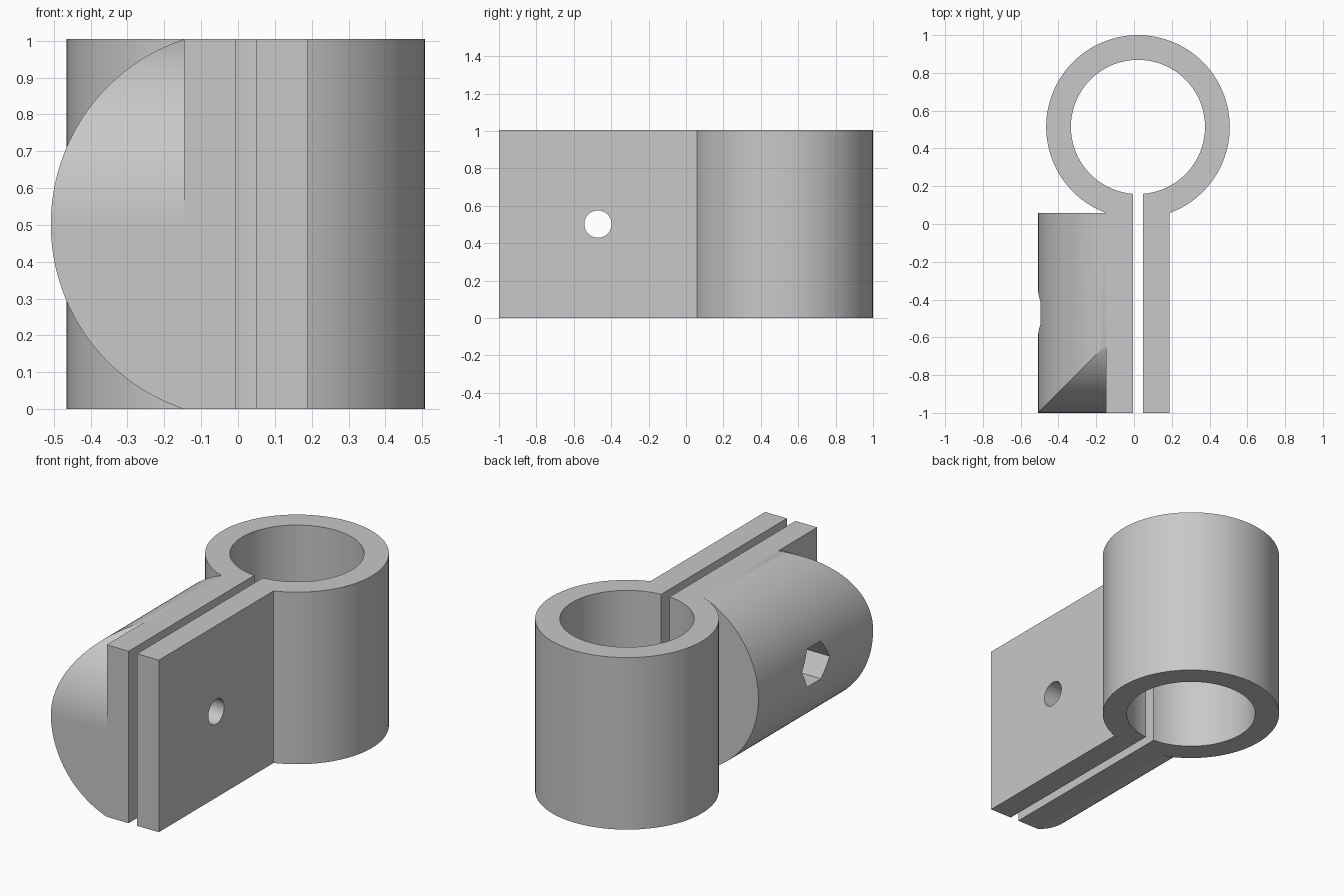
import bpy
import bmesh
from math import sin, cos, pi, asin, sqrt

if "Cube" in bpy.data.objects:
    bpy.data.objects.remove(bpy.data.objects["Cube"])

# Main dimensions
H = 1.004                  # height
CX, RING_Y = 0.021, 0.514  # ring centre
R_OUT, R_IN = 0.486, 0.355
SLOT, PLATE = 0.0275, 0.168  # half widths about CX
R_BOSS = 0.529
BOSS_Y = R_BOSS - 1
JOIN_Y = RING_Y - sqrt(R_OUT**2 - PLATE**2)
MID = H / 2


def arc(cu, cv, r, a, b, n):
    return [(cu + r * cos(a + (b - a) * i / n), cv + r * sin(a + (b - a) * i / n))
            for i in range(n + 1)]


def prism(name, outline, axis, lo, hi):
    """Extrude a closed 2D outline along an axis."""
    def place(u, v, d):
        return {"x": (d, u, v), "y": (u, d, v), "z": (u, v, d)}[axis]
    bm = bmesh.new()
    face = bm.faces.new([bm.verts.new(place(u, v, lo)) for u, v in outline])
    top = bmesh.ops.extrude_face_region(bm, geom=[face])
    shift = place(0, 0, hi - lo)
    bmesh.ops.translate(bm, vec=shift,
                        verts=[g for g in top["geom"] if isinstance(g, bmesh.types.BMVert)])
    bmesh.ops.recalc_face_normals(bm, faces=bm.faces)
    mesh = bpy.data.meshes.new(name)
    bm.to_mesh(mesh)
    bm.free()
    obj = bpy.data.objects.new(name, mesh)
    bpy.context.collection.objects.link(obj)
    return obj


def combine(target, tool, operation):
    """Apply a boolean and discard the tool object."""
    tool.hide_render = True
    mod = target.modifiers.new("combine", "BOOLEAN")
    mod.operation, mod.object, mod.solver = operation, tool, "EXACT"
    bpy.context.view_layer.objects.active = target
    bpy.ops.object.modifier_apply(modifier=mod.name)
    bpy.data.objects.remove(tool)


# Split ring with two clamp plates, as one outline
a_out, a_in = asin(PLATE / R_OUT), asin(SLOT / R_IN)
outline = [(CX + SLOT, -1), (CX + PLATE, -1)]
outer = arc(CX, RING_Y, R_OUT, -pi / 2 + a_out, 1.5 * pi - a_out, 96)
outer[0], outer[-1] = (CX + PLATE, JOIN_Y), (CX - PLATE, JOIN_Y)
outline += outer + [(CX - PLATE, -1), (CX - SLOT, -1)]
outline += arc(CX, RING_Y, R_IN, 1.5 * pi - a_in, -pi / 2 + a_in, 96)
body = prism("clamp_body", outline, "z", 0, H)

# Rounded boss on the right plate
half = asin(MID / R_BOSS)
segment = arc(CX, MID, R_BOSS, pi - half, pi + half, 64)
segment[0], segment[-1] = (CX - PLATE, H), (CX - PLATE, 0)
boss = prism("boss", segment, "y", -1, JOIN_Y)

# Round the upper front of the boss
front = arc(BOSS_Y, MID, R_BOSS, pi, pi / 2, 48)
keep = prism("rounding_cutter", front + [(1, MID + R_BOSS), (1, -1), (-1, -1)], "x", -1, 1)
combine(boss, keep, "INTERSECT")
combine(body, boss, "UNION")

# Bolt hole and hexagonal nut pocket
bolt = prism("bolt_cutter", arc(BOSS_Y, MID, 0.073, 0, 2 * pi, 40)[:-1], "x", -1, 1)
combine(body, bolt, "DIFFERENCE")
nut = prism("nut_cutter", arc(BOSS_Y, MID, 0.128, 0, 2 * pi, 6)[:-1], "x", -1, CX - PLATE)
combine(body, nut, "DIFFERENCE")

# Single grey material
grey = bpy.data.materials.new("light_grey")
grey.use_nodes = True
colour = (0.58, 0.58, 0.58, 1)
grey.diffuse_color = colour
grey.node_tree.nodes["Principled BSDF"].inputs["Base Color"].default_value = colour
body.data.materials.clear()
body.data.materials.append(grey)

# Smooth curved walls, keep the planar faces flat
bpy.ops.object.select_all(action="DESELECT")
body.select_set(True)
bpy.context.view_layer.objects.active = body
bpy.ops.object.shade_smooth_by_angle(angle=pi / 6)
for face in body.data.polygons:
    face.material_index = 0
    if max(abs(c) for c in face.normal) > 0.99999:
        face.use_smooth = False
